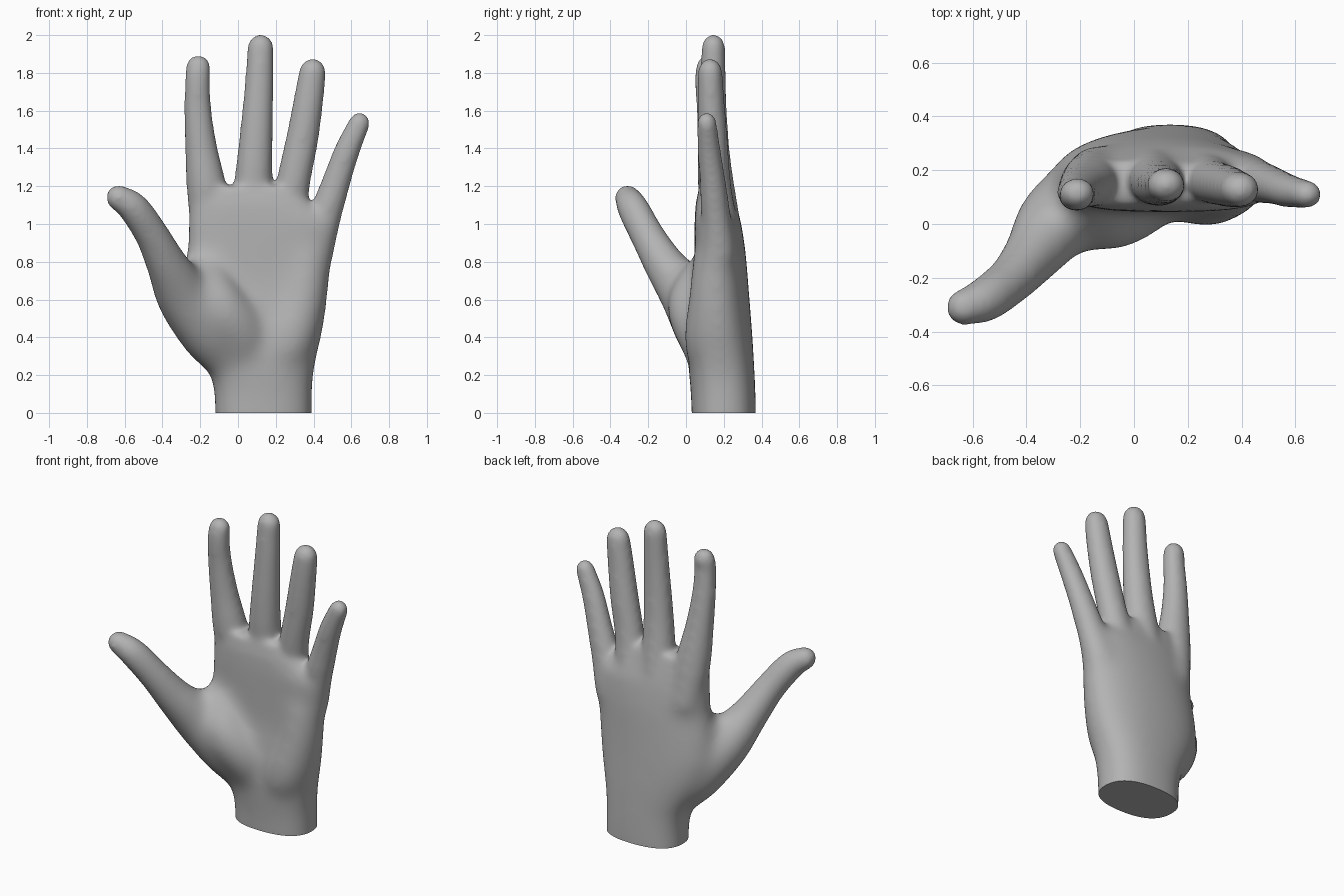
import bpy, bmesh, math
from mathutils import Vector

if bpy.data.objects.get("Cube"):
    bpy.data.objects.remove(bpy.data.objects["Cube"], do_unlink=True)

SIDES = 24
VOXEL = 0.013
ALLOWANCE = 0.007  # extra radius that the smoothing takes away again

skin = bpy.data.materials.new("grey_skin")
skin.use_nodes = True
GREY = (0.45, 0.45, 0.45, 1)
skin.diffuse_color = GREY
skin.node_tree.nodes["Principled BSDF"].inputs["Base Color"].default_value = GREY


def loft(bm, rings):
    """Skin a closed tube over rings of points."""
    loops = [[bm.verts.new(p) for p in ring] for ring in rings]
    for a, b in zip(loops, loops[1:]):
        for i in range(SIDES):
            j = (i + 1) % SIDES
            bm.faces.new((a[i], a[j], b[j], b[i]))
    bm.faces.new(loops[0][::-1])
    bm.faces.new(loops[-1])


def spline(points, steps=6):
    """Smooth path through points of any dimension."""
    pts = [Vector(p) for p in points]
    pts = [2 * pts[0] - pts[1]] + pts + [2 * pts[-1] - pts[-2]]
    out = []
    for a, b, c, d in zip(pts, pts[1:], pts[2:], pts[3:]):
        for s in range(steps):
            t = s / steps
            out.append(b + (c - a) * t / 2 + (2 * a - 5 * b + 4 * c - d) * t * t / 2
                       + (3 * b - a - 3 * c + d) * t ** 3 / 2)
    return out + [pts[-2]]


def limb(bm, points, depth=0.9):
    """Tapered tube with a round tip; points are x, y, z, radius."""
    path = spline(points)
    centres = [p.to_3d() for p in path]
    radii = [p[3] + ALLOWANCE for p in path]
    tip, tip_r = centres[-1], radii[-1]
    along = (centres[-1] - centres[-2]).normalized()
    for k in range(1, 6):
        a = k * math.pi / 11
        centres.append(tip + along * tip_r * math.sin(a))
        radii.append(tip_r * math.cos(a))
    rings = []
    for i, (c, r) in enumerate(zip(centres, radii)):
        d = (centres[min(i + 1, len(centres) - 1)] - centres[max(i - 1, 0)]).normalized()
        side = d.cross(Vector((0, 1, 0))).normalized()
        front = side.cross(d)
        rings.append([c + side * r * math.cos(t) + front * r * depth * math.sin(t)
                      for t in (math.tau * n / SIDES for n in range(SIDES))])
    loft(bm, rings)


def palm(bm, sections):
    """Arched, slightly boxy sections: z, x range, y range, forward bend."""
    rings = []
    for z, x0, x1, y0, y1, bend in sections:
        ring = []
        for n in range(SIDES):
            t = math.tau * n / SIDES
            u, v = (math.copysign(abs(w) ** 0.82, w) for w in (math.cos(t), math.sin(t)))
            ring.append(((x0 + x1) / 2 + u * (x1 - x0) / 2,
                         (y0 + y1) / 2 + v * (y1 - y0) / 2 - bend * u * u, z))
        rings.append(ring)
    loft(bm, rings)


bm = bmesh.new()

# Wrist and palm
palm(bm, [
    (-0.1, -0.125, 0.395, 0.03, 0.375, 0),
    (0.1, -0.127, 0.395, 0.025, 0.37, 0),
    (0.2, -0.145, 0.4, 0.015, 0.365, 0),
    (0.3, -0.2, 0.42, 0.01, 0.36, 0.005),
    (0.42, -0.27, 0.45, 0.015, 0.352, 0.015),
    (0.55, -0.31, 0.472, 0.03, 0.342, 0.025),
    (0.7, -0.3, 0.488, 0.045, 0.33, 0.03),
    (0.85, -0.275, 0.505, 0.045, 0.318, 0.03),
    (1.0, -0.265, 0.525, 0.045, 0.295, 0.025),
    (1.1, -0.255, 0.4, 0.05, 0.265, 0.015),
    (1.2, -0.23, 0.31, 0.07, 0.235, 0.01),
])
# Pad on the little finger side of the palm
limb(bm, [(0.2, 0.14, 0.22, 0.11), (0.26, 0.125, 0.38, 0.145), (0.33, 0.135, 0.6, 0.13),
          (0.36, 0.15, 0.82, 0.12)])
# Pad at the root of the thumb
limb(bm, [(0.02, 0.14, 0.3, 0.13), (0.0, 0.1, 0.43, 0.15), (-0.11, 0.05, 0.57, 0.145),
          (-0.17, 0.1, 0.72, 0.115)], 1.0)

# Fingers, from index to little
limb(bm, [(-0.13, 0.2, 0.88, 0.105), (-0.165, 0.16, 1.18, 0.1), (-0.195, 0.14, 1.4, 0.08),
          (-0.213, 0.122, 1.6, 0.067), (-0.214, 0.108, 1.76, 0.061), (-0.21, 0.113, 1.83, 0.06)])
limb(bm, [(0.07, 0.215, 0.88, 0.1), (0.08, 0.165, 1.2, 0.095), (0.093, 0.147, 1.42, 0.084),
          (0.11, 0.142, 1.7, 0.072), (0.12, 0.145, 1.935, 0.064)])
limb(bm, [(0.25, 0.205, 0.88, 0.1), (0.286, 0.16, 1.18, 0.085), (0.34, 0.143, 1.45, 0.08),
          (0.374, 0.132, 1.66, 0.073), (0.395, 0.128, 1.805, 0.066)])
limb(bm, [(0.4, 0.185, 0.82, 0.1), (0.464, 0.158, 1.05, 0.082), (0.519, 0.142, 1.22, 0.07),
          (0.578, 0.122, 1.39, 0.062), (0.643, 0.11, 1.535, 0.052)])
# Thumb
limb(bm, [(-0.04, 0.16, 0.27, 0.12), (-0.14, 0.115, 0.42, 0.16), (-0.28, 0.015, 0.61, 0.145),
          (-0.37, -0.11, 0.78, 0.108), (-0.452, -0.205, 0.94, 0.086),
          (-0.552, -0.28, 1.083, 0.077), (-0.632, -0.31, 1.14, 0.062)], 1.0)
# Web between thumb and index finger
limb(bm, [(-0.3, -0.03, 0.67, 0.08), (-0.23, 0.06, 0.71, 0.09), (-0.15, 0.15, 0.8, 0.1)])

source = bpy.data.meshes.new("hand")
bm.to_mesh(source)
bm.free()
hand = bpy.data.objects.new("hand", source)
bpy.context.scene.collection.objects.link(hand)

# Fuse all parts into one skin
fuse = hand.modifiers.new("fuse", 'REMESH')
fuse.mode = 'VOXEL'
fuse.voxel_size = VOXEL
graph = bpy.context.evaluated_depsgraph_get()
fused = bpy.data.meshes.new_from_object(hand.evaluated_get(graph))
hand.modifiers.clear()
hand.data = fused
bpy.data.meshes.remove(source)
fused.name = "hand"

# Smooth everything lightly, then fade in stronger smoothing towards the palm
bm = bmesh.new()
bm.from_mesh(fused)
for i in range(64):
    fade = max(i - 14, 0) / 50
    verts = bm.verts[:]
    if i >= 14:
        verts = [v for v in verts if v.co.z < 1.12 - 0.25 * fade and v.co.x > -0.5 + 0.2 * fade]
    bmesh.ops.smooth_vert(bm, verts=verts, factor=0.5,
                          use_axis_x=True, use_axis_y=True, use_axis_z=True)

# Flat cut at the wrist
bmesh.ops.bisect_plane(bm, geom=bm.verts[:] + bm.edges[:] + bm.faces[:],
                       plane_co=(0, 0, 0), plane_no=(0, 0, -1), clear_outer=True)
bmesh.ops.holes_fill(bm, edges=[e for e in bm.edges if e.is_boundary], sides=0)
bmesh.ops.recalc_face_normals(bm, faces=bm.faces)
bm.to_mesh(fused)
bm.free()

fused.materials.clear()
fused.materials.append(skin)
bpy.context.view_layer.objects.active = hand
hand.select_set(True)
bpy.ops.object.shade_smooth_by_angle(angle=math.radians(50))
